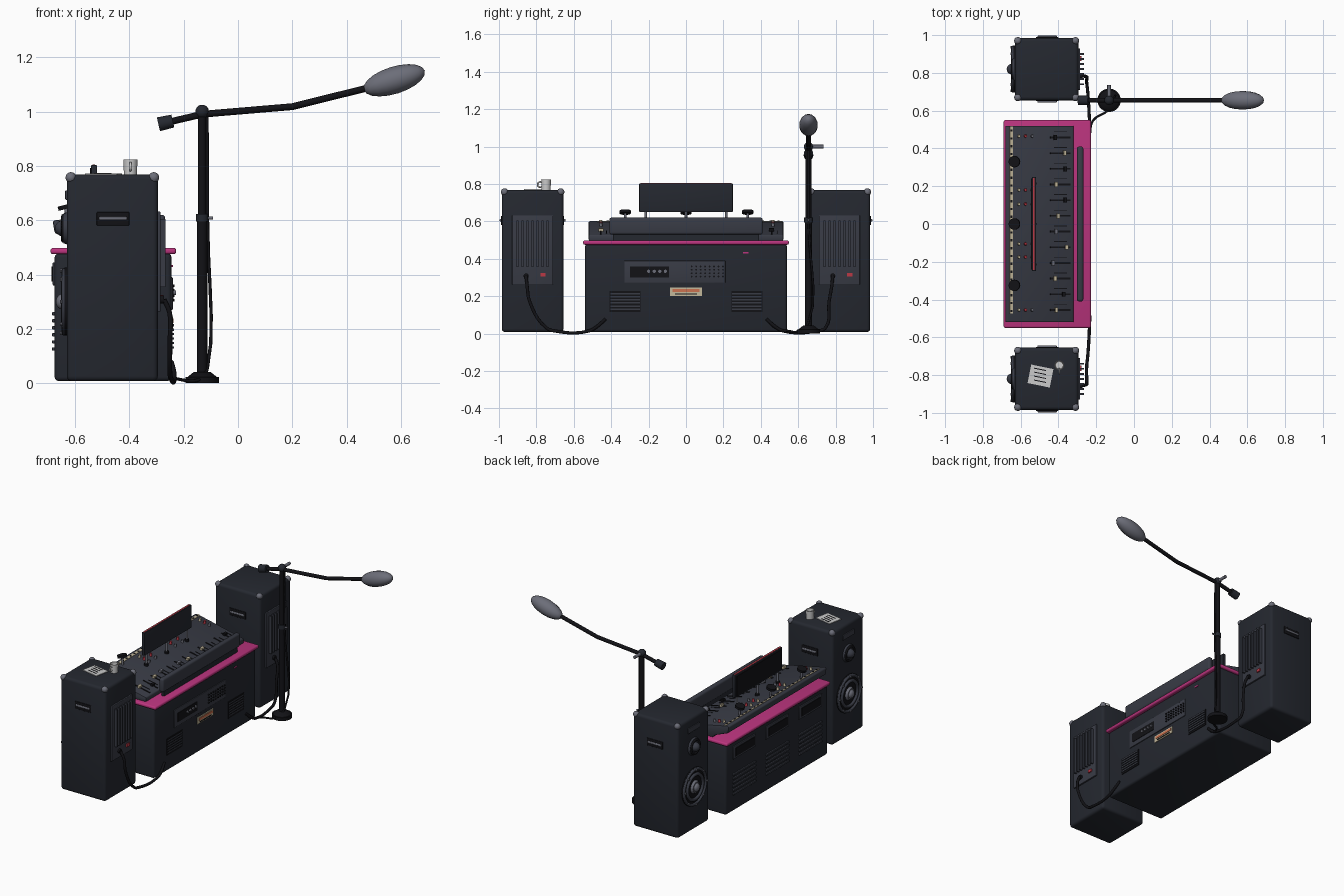
import bpy, bmesh, math, random
from mathutils import Vector, Matrix

if "Cube" in bpy.data.objects:
    bpy.data.objects.remove(bpy.data.objects["Cube"])
random.seed(4)

def mat(name, r, g, b):
    m = bpy.data.materials.new(name)
    m.diffuse_color = (r, g, b, 1)
    m.use_nodes = True
    m.node_tree.nodes["Principled BSDF"].inputs["Base Color"].default_value = m.diffuse_color
    return m

DARK = mat("dark_shell", .018, .021, .029)
BLACK = mat("black", .006, .006, .008)
PANEL = mat("panel", .04, .044, .06)
STEEL = mat("steel", .15, .155, .19)
PINK = mat("pink", .5, .035, .21)
RED = mat("red", .5, .04, .06)
CREAM = mat("cream", .55, .48, .33)
PAPER = mat("paper", .6, .6, .6)
ORANGE = mat("orange", .6, .17, .08)

def finish(name, bm, m, smooth=False):
    bmesh.ops.recalc_face_normals(bm, faces=bm.faces)
    me = bpy.data.meshes.new(name)
    bm.to_mesh(me)
    bm.free()
    me.materials.append(m)
    o = bpy.data.objects.new(name, me)
    bpy.context.collection.objects.link(o)
    if smooth:
        bpy.ops.object.select_all(action='DESELECT')
        o.select_set(True)
        bpy.context.view_layer.objects.active = o
        bpy.ops.object.shade_smooth_by_angle(angle=math.radians(40))
    return o

def bevel(bm, w, seg=3):
    bmesh.ops.bevel(bm, geom=bm.edges[:], offset=w, segments=seg, profile=.5, affect='EDGES', clamp_overlap=True)

def box(name, lo, hi, m, bev=0, rot=None):
    bm = bmesh.new()
    bmesh.ops.create_cube(bm, size=1)
    lo, hi = Vector(lo), Vector(hi)
    bmesh.ops.scale(bm, vec=hi - lo, verts=bm.verts)
    if bev:
        bevel(bm, bev)
    if rot:
        bmesh.ops.rotate(bm, matrix=Matrix.Rotation(rot[0], 3, rot[1]), verts=bm.verts)
    bmesh.ops.translate(bm, vec=(lo + hi) / 2, verts=bm.verts)
    return finish(name, bm, m, bev > 0)

def rod(name, p, q, r, m, r2=None, seg=20):
    p, q = Vector(p), Vector(q)
    bm = bmesh.new()
    bmesh.ops.create_cone(bm, cap_ends=True, segments=seg, radius1=r, radius2=r if r2 is None else r2, depth=(q - p).length)
    T = Matrix.Translation((p + q) / 2) @ (q - p).to_track_quat('Z', 'Y').to_matrix().to_4x4()
    bmesh.ops.transform(bm, matrix=T, verts=bm.verts)
    return finish(name, bm, m, True)

def ball(name, c, size, m, axis=(0, 0, 1), u=16, v=10):
    bm = bmesh.new()
    bmesh.ops.create_uvsphere(bm, u_segments=u, v_segments=v, radius=1)
    T = Matrix.Translation(c) @ Vector(axis).to_track_quat('Z', 'Y').to_matrix().to_4x4() @ Matrix.Diagonal((*size, 1))
    bmesh.ops.transform(bm, matrix=T, verts=bm.verts)
    return finish(name, bm, m, True)

def ring(name, c, axis, r, t, m):
    bpy.ops.mesh.primitive_torus_add(major_radius=r, minor_radius=t, major_segments=28, minor_segments=8, location=c)
    o = bpy.context.object
    o.name = name
    o.rotation_euler = Vector(axis).to_track_quat('Z', 'Y').to_euler()
    o.data.materials.append(m)
    bpy.ops.object.shade_smooth()

def cable(name, pts, r, m, poly=False):
    cu = bpy.data.curves.new(name, 'CURVE')
    cu.dimensions, cu.bevel_depth, cu.bevel_resolution, cu.use_fill_caps = '3D', r, 2, True
    if poly:
        s = cu.splines.new('POLY')
        s.points.add(len(pts) - 1)
        for p, c in zip(s.points, pts):
            p.co = (*c, 1)
    else:
        s = cu.splines.new('BEZIER')
        s.resolution_u = 5
        s.bezier_points.add(len(pts) - 1)
        for p, c in zip(s.bezier_points, pts):
            p.co = c
            p.handle_left_type = p.handle_right_type = 'AUTO'
    cu.materials.append(m)
    bpy.context.collection.objects.link(bpy.data.objects.new(name, cu))

# desk body and pink top
box("desk_body", (-.675, -.54, .008), (-.245, .54, .478), DARK, .015)
box("desk_top", (-.69, -.55, .475), (-.228, .55, .498), PINK, .009)

# operator side of desk: panel, plate, vents
box("rear_panel", (-.25, -.33, .27), (-.24, .21, .39), PANEL, .003)
box("rear_inset", (-.25, -.3, .3), (-.237, -.09, .36), BLACK)
for i in range(4):
    rod("rear_socket", (-.24, -.2 + i * .03, .333), (-.229, -.2 + i * .03, .333), .009, STEEL, seg=10)
for i in range(8):
    for j in range(4):
        y, z = .03 + i * .024, .305 + j * .018
        rod("rear_button", (-.242, y, z), (-.233, y, z), .005, BLACK, seg=8)
box("plate", (-.25, -.085, .202), (-.24, .085, .246), CREAM)
box("plate_band", (-.245, -.072, .222), (-.237, .072, .238), ORANGE)
box("plate_line", (-.245, -.06, .209), (-.237, .06, .214), BLACK)
box("pink_tab", (-.25, .305, .427), (-.24, .335, .435), PINK)
for y in (-.325, .325):
    box("rear_vent", (-.25, y - .083, .115), (-.241, y + .083, .227), BLACK)
    for i in range(6):
        z = .127 + i * .0165
        box("rear_louver", (-.247, y - .078, z), (-.236, y + .078, z + .008), PANEL)

# audience side of desk: upper panels and lower louvers
for y in (-.35, 0, .35):
    box("front_panel", (-.682, y - .12, .36), (-.67, y + .12, .445), PANEL, .003)
    box("front_panel_inset", (-.686, y - .1, .375), (-.675, y + .1, .43), BLACK)
    for i in range(6):
        z = .12 + i * .026
        box("front_louver", (-.684, y - .12, z), (-.67, y + .12, z + .012), PANEL, .002)

# sloping console, high edge overhanging the audience side
bm = bmesh.new()
prof = [(-.32, .496), (-.32, .527), (-.67, .602), (-.682, .595), (-.675, .553), (-.58, .515), (-.56, .496)]
f = bm.faces.new([bm.verts.new((x, -.52, z)) for x, z in prof])
ext = bmesh.ops.extrude_face_region(bm, geom=[f])['geom']
bmesh.ops.translate(bm, vec=(0, 1.04, 0), verts=[v for v in ext if isinstance(v, bmesh.types.BMVert)])
bevel(bm, .006, 2)
finish("console", bm, PANEL, True)
TILT = math.atan2(.075, .35)

def surf(x):
    return .527 + (-.32 - x) * .075 / .35

def on_console(name, x, y, dx, dy, h, m):
    z = surf(x)
    box(name, (x - dx / 2, y - dy / 2, z - .004), (x + dx / 2, y + dy / 2, z + h), m, 0, (TILT, 'Y'))

on_console("cream_strip", -.65, .02, .017, .99, .003, CREAM)
for i in range(24):
    on_console("strip_mark", -.65, -.46 + i * .0415, .01, .012, .005, BLACK)
for i in range(12):
    y = -.455 + i * .083
    on_console("fader_slot", -.39, y, .11, .009, .003, BLACK)
    on_console("fader_cap", -.39 + random.uniform(-.04, .04), y, .016, .026, .016, random.choice((CREAM, BLACK, STEEL)))
    on_console("fader_mark", -.39, y + .03, .07, .004, .002, BLACK)
for y in (-.455, -.175, -.105, .105, .18, .465):
    for x, m in ((-.61, CREAM), (-.575, RED), (-.54, STEEL)):
        z = surf(x)
        rod("knob", (x, y, z - .003), (x + .003, y, z + .018), .009, m, .007, 12)
for y in (-.325, 0, .33):
    rod("stick_stem", (-.628, y, .585), (-.632, y, .645), .007, STEEL, seg=10)
    rod("stick_cap", (-.631, y, .642), (-.635, y, .657), .03, BLACK)

# screen on three posts
box("screen", (-.541, -.25, .65), (-.519, .25, .803), DARK, .003)
box("screen_edge", (-.545, -.24, .66), (-.538, .24, .793), BLACK)
box("screen_red_line", (-.536, -.243, .80), (-.526, .243, .8045), RED)
for y in (-.215, 0, .215):
    rod("screen_post", (-.53, y, .56), (-.53, y, .66), .007, STEEL, seg=10)
    rod("screen_foot", (-.53, y, .56), (-.53, y, .585), .014, BLACK, seg=12)

# rail along operator edge
box("rail", (-.302, -.41, .53), (-.268, .41, .62), PANEL, .012)
box("rail_base", (-.296, -.39, .49), (-.276, .39, .54), DARK)

# speakers
for c in (-.82, .82):
    box("speaker_cabinet", (-.63, c - .165, .008), (-.295, c + .165, .768), DARK, .018)
    for x in (-.615, -.31):
        for y in (c - .15, c + .15):
            ball("corner_cap", (x, y, .757), (.02, .02, .02), STEEL, u=12, v=8)
    # woofer, tweeter and badge plate
    rod("woofer_plate", (-.62, c, .3), (-.638, c, .3), .125, BLACK, seg=32)
    ring("woofer_rim", (-.64, c, .3), (1, 0, 0), .115, .01, PANEL)
    ring("woofer_surround", (-.641, c, .3), (1, 0, 0), .082, .011, PANEL)
    rod("woofer_cone", (-.636, c, .3), (-.652, c, .3), .045, STEEL, .035)
    ball("woofer_dome", (-.65, c, .3), (.028, .028, .02), STEEL, (1, 0, 0))
    for i in range(8):
        a = i * math.pi / 4
        y, z = c + .115 * math.cos(a), .3 + .115 * math.sin(a)
        rod("woofer_bolt", (-.64, y, z), (-.655, y, z), .007, STEEL, seg=8)
    rod("tweeter_plate", (-.62, c, .57), (-.642, c, .57), .062, PANEL, .055, 28)
    ring("tweeter_ring", (-.643, c, .57), (1, 0, 0), .045, .008, BLACK)
    ball("tweeter_dome", (-.642, c, .57), (.03, .03, .032), PANEL, (1, 0, 0))
    box("front_badge", (-.636, c - .06, .675), (-.62, c + .06, .71), PANEL, .003)
    # side handles
    for s in (-1, 1):
        y = c + s * .165
        box("handle_plate", (-.52, y - .004, .58), (-.40, y + .004, .63), BLACK, .003)
        box("handle_grip", (-.512, y - .012, .6), (-.408, y + .012, .613), STEEL, .005)
    # rear amplifier plate
    box("amp_plate", (-.3, c - .11, .262), (-.285, c + .11, .632), PANEL, .004)
    for i in range(7):
        y = c - .08 + i * .0267
        box("amp_fin", (-.29, y - .005, .355), (-.266, y + .005, .605), PANEL)
    box("amp_switch", (-.29, c + .042, .304), (-.277, c + .07, .324), RED)
    rod("amp_socket", (-.29, c - .035, .308), (-.272, c - .035, .308), .014, BLACK, seg=12)

# speaker cables
for c, s in ((-.82, 1), (.82, -1)):
    y0, e = c - .035, -s
    cable("speaker_cable", [(-.272, y0, .308), (-.252, y0 + s * .005, .26), (-.25, y0 + s * .02, .17),
          (-.25, e * .745, .03), (-.245, e * .7, .014), (-.235, e * .52, .014), (-.235, e * .48, .035), (-.245, e * .43, .078)], .009, BLACK)

# paper and mug on one speaker
box("paper", (-.555, -.855, .767), (-.435, -.755, .772), PAPER, 0, (-.2, 'Z'))
for i in range(4):
    y = -.835 + i * .021
    box("paper_line", (-.53, y, .771), (-.465, y + .005, .7735), BLACK, 0, (-.2, 'Z'))
bm = bmesh.new()
mug = [(0, .768), (.024, .768), (.026, .824), (.022, .824), (.02, .78), (0, .78)]
vs = [bm.verts.new((r, 0, z)) for r, z in mug]
es = [bm.edges.new(p) for p in zip(vs, vs[1:])]
bmesh.ops.spin(bm, geom=vs + es, cent=(0, 0, 0), axis=(0, 0, 1), angle=math.tau, steps=20)
bmesh.ops.remove_doubles(bm, verts=bm.verts, dist=1e-4)
bmesh.ops.translate(bm, vec=(-.396, -.748, 0), verts=bm.verts)
finish("mug", bm, PAPER, True)
ring("mug_handle", (-.396, -.78, .797), (1, 0, 0), .014, .004, PAPER)

# microphone stand
X, Y = -.132, .655
rod("stand_base", (X, Y, 0), (X, Y, .022), .062, BLACK, seg=28)
rod("stand_base_top", (X, Y, .022), (X, Y, .042), .055, BLACK, .03, 28)
rod("lower_pole", (X, Y, .03), (X, Y, .61), .019, BLACK)
rod("upper_pole", (X, Y, .6), (X, Y, .99), .015, BLACK)
rod("pole_collar", (X, Y, .595), (X, Y, .622), .023, DARK)
rod("collar_screw", (X, Y, .608), (X + .04, Y, .608), .006, STEEL, seg=10)
ball("boom_joint", (X, Y, 1.0), (.025, .025, .025), DARK)
rod("joint_screw", (X, Y, 1.0), (X, Y + .08, 1.0), .01, STEEL, seg=12)
cable("boom_arm", [(-.26, Y, .96), (X, Y, .99), (.2, Y, 1.018), (.49, Y, 1.09)], .0125, BLACK, True)
rod("counterweight", (-.293, Y, .953), (-.24, Y, .965), .026, DARK, .024)
ball("microphone", (.575, Y, 1.115), (.05, .05, .118), STEEL, (.95, 0, .3), 14, 10)
cable("microphone_cable", [(-.114, Y, .98), (-.112, Y, .6), (-.112, Y, .06), (-.14, .6, .014), (-.215, .55, .014), (-.235, .48, .03), (-.245, .43, .078)], .006, BLACK)
